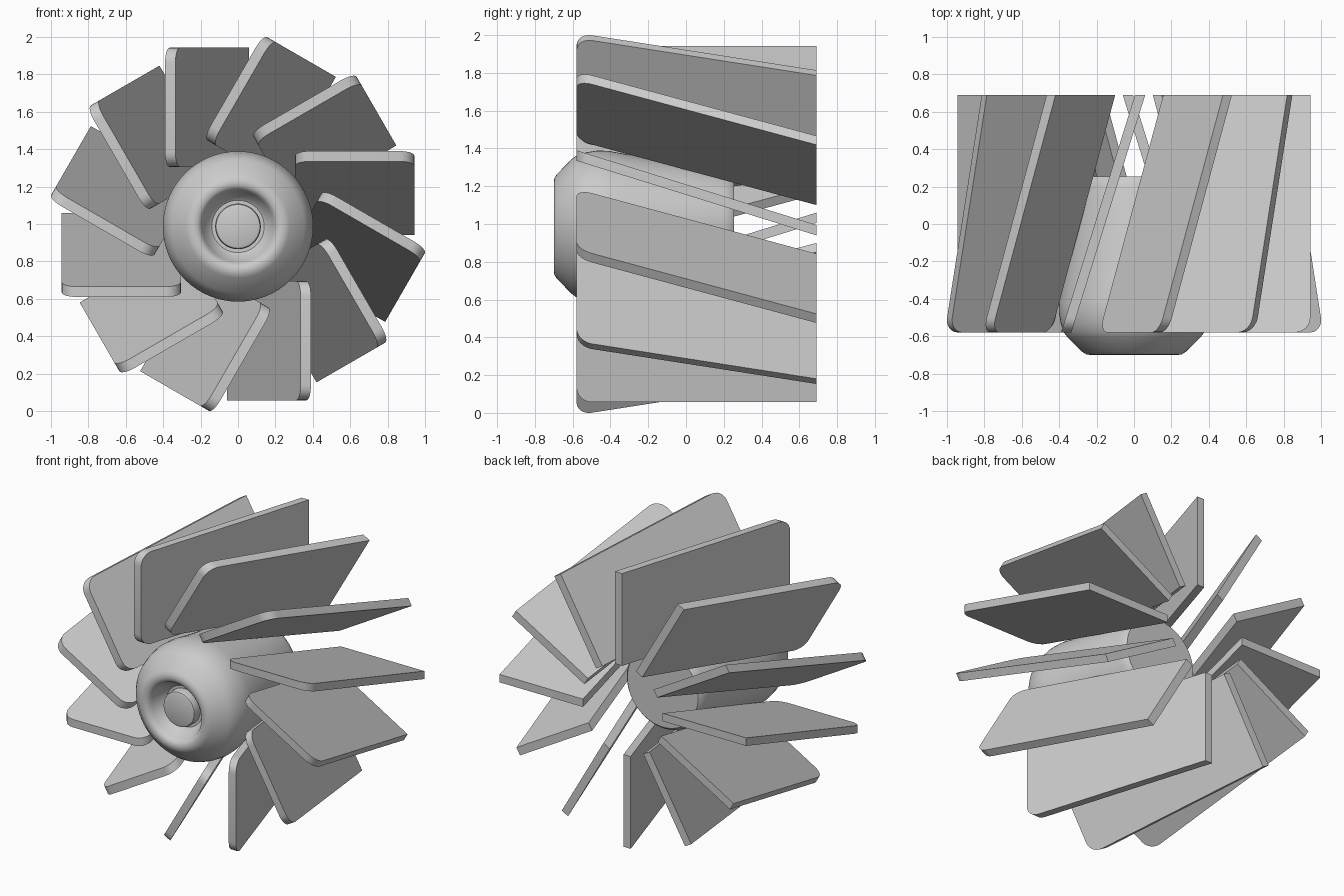
import bpy, bmesh
from math import sin, cos, pi, radians

if "Cube" in bpy.data.objects:
    bpy.data.objects.remove(bpy.data.objects["Cube"])

BLADE_Z, HUB_Z = 1.0, 0.987


def finish(bm, name, smooth):
    bmesh.ops.recalc_face_normals(bm, faces=bm.faces)
    me = bpy.data.meshes.new(name)
    bm.to_mesh(me)
    bm.free()
    ob = bpy.data.objects.new(name, me)
    bpy.context.collection.objects.link(ob)
    bpy.ops.object.select_all(action='DESELECT')
    bpy.context.view_layer.objects.active = ob
    ob.select_set(True)
    bpy.ops.object.shade_smooth_by_angle(angle=radians(smooth))
    return ob


def lathe(name, profile, segments=64):
    """Spin (radius, y) points around the y axis."""
    bm = bmesh.new()
    vs = [bm.verts.new((r, y, HUB_Z)) for r, y in profile]
    es = [bm.edges.new(p) for p in zip(vs, vs[1:])]
    bmesh.ops.spin(bm, geom=vs + es, cent=(0, 0, HUB_Z), axis=(0, 1, 0),
                   angle=2 * pi, steps=segments)
    bmesh.ops.remove_doubles(bm, verts=bm.verts, dist=1e-4)
    return finish(bm, name, 35)


# Blade outline in (radial, y): plain back edge, rounded front corners
U0, U1, Y0, Y1, R = 0.305, 0.943, -0.58, 0.69, 0.08
outline = [(U1, Y1), (U0, Y1)]
outline += [(U0 + R - R * cos(a), Y0 + R - R * sin(a))
            for a in [i * pi / 12 for i in range(7)]]
outline += [(U1 - R + R * sin(a), Y0 + R - R * cos(a))
            for a in [i * pi / 12 for i in range(7)]]


def blade(i):
    """Flat plate pitched along y, turned to its place around the hub."""
    t = i * pi / 6
    bm = bmesh.new()

    def ring(thick):
        out = []
        for u, y in outline:
            f = (y - Y0) / (Y1 - Y0)
            v = 0.39 - 0.395 * f - thick
            out.append(bm.verts.new((u * cos(t) - v * sin(t), y,
                                     BLADE_Z + u * sin(t) + v * cos(t))))
        return out
    a, b = ring(0), ring(0.055)
    bm.faces.new(a)
    bm.faces.new(b[::-1])
    n = len(a)
    for k in range(n):
        bm.faces.new((a[k], b[k], b[(k + 1) % n], a[(k + 1) % n]))
    finish(bm, f"blade_{i + 1}", 30)


for i in range(12):
    blade(i)

# Barrel hub with chamfered nose, dished front and central pin
lathe("hub", [
    (0, -0.65), (0.105, -0.65), (0.117, -0.645), (0.122, -0.63), (0.122, -0.585),
    (0.14, -0.585), (0.16, -0.60), (0.19, -0.665), (0.2, -0.685), (0.215, -0.697),
    (0.235, -0.70), (0.255, -0.697), (0.275, -0.685), (0.355, -0.607),
    (0.375, -0.58), (0.392, -0.53), (0.402, -0.47), (0.4, -0.41), (0.38, -0.3),
    (0.337, 0.0), (0.297, 0.2), (0.288, 0.235), (0.27, 0.255), (0, 0.255)])
